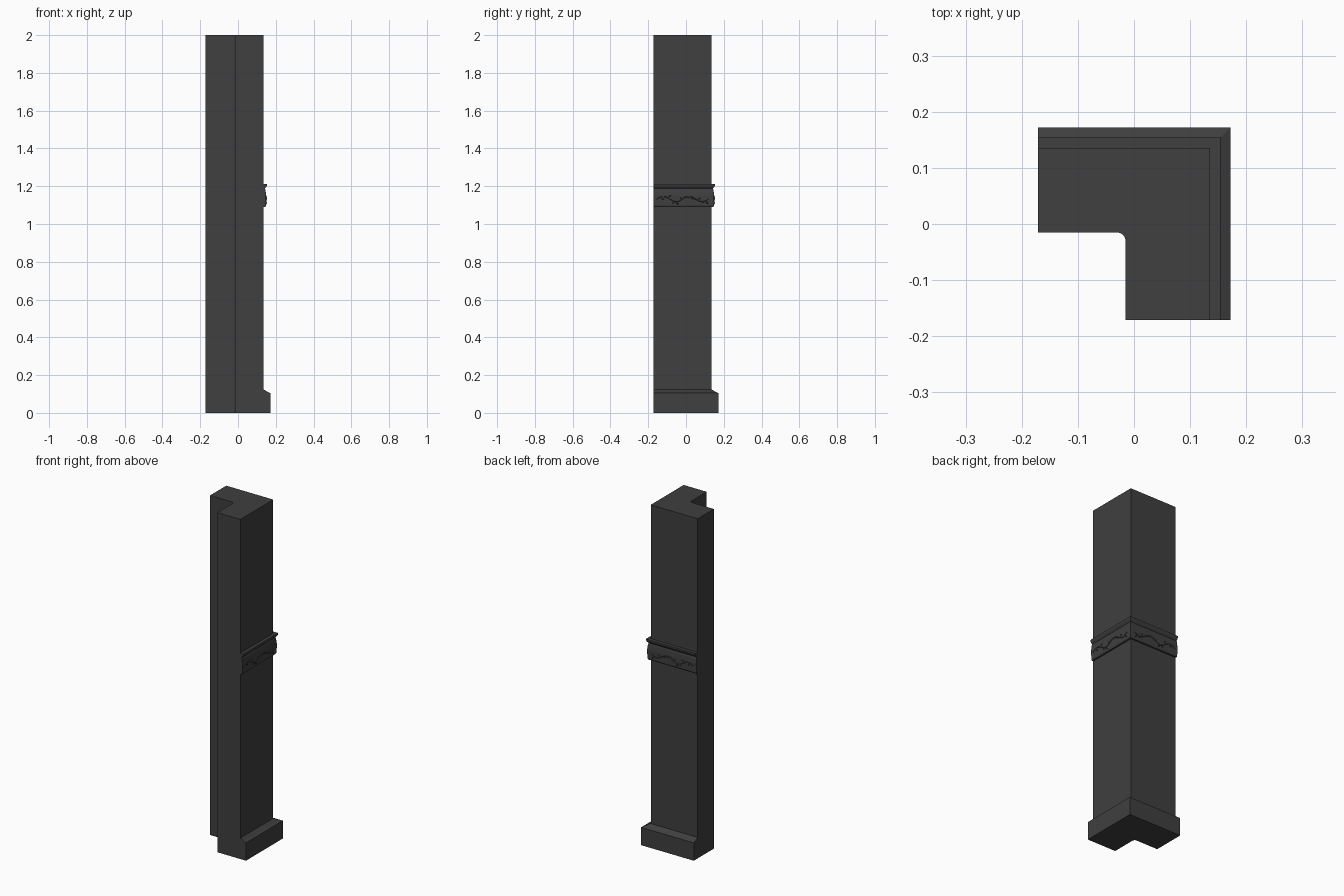
import bpy, bmesh, math
from mathutils import Vector

if "Cube" in bpy.data.objects:
    bpy.data.objects.remove(bpy.data.objects["Cube"])

OUT, END, INN = 0.135, -0.171, -0.015   # outer face, arm ends, inner face

dark = bpy.data.materials.new("dark_grey")
dark.diffuse_color = (0.05, 0.05, 0.05, 1)
dark.use_nodes = True
dark.node_tree.nodes["Principled BSDF"].inputs["Base Color"].default_value = dark.diffuse_color


def finish(name, bm):
    bmesh.ops.recalc_face_normals(bm, faces=bm.faces)
    mesh = bpy.data.meshes.new(name)
    bm.to_mesh(mesh)
    bm.free()
    mesh.materials.append(dark)
    obj = bpy.data.objects.new(name, mesh)
    bpy.context.collection.objects.link(obj)
    return obj


def sweep(name, profile):
    """Sweep a closed (offset, z) profile round the outer corner with a mitre."""
    bm = bmesh.new()
    rings = [[bm.verts.new((x, y, z)) for x, y, z in ring] for ring in (
        [(END, d, z) for d, z in profile],
        [(d, d, z) for d, z in profile],
        [(d, END, z) for d, z in profile])]
    n = len(profile)
    for a, b in zip(rings, rings[1:]):
        for i in range(n):
            j = (i + 1) % n
            bm.faces.new((a[i], a[j], b[j], b[i]))
    bm.faces.new(rings[0])
    bm.faces.new(rings[-1])
    return finish(name, bm)


# L-shaped wall with a small fillet in the inner corner
r = 0.015
fillet = [(INN - r + r * math.sin(t), INN - r + r * math.cos(t))
          for t in (i * math.pi / 8 for i in range(5))]
outline = [(END, OUT), (END, INN)] + fillet + [(INN, END), (OUT, END), (OUT, OUT)]
bm = bmesh.new()
base = bm.faces.new([bm.verts.new((x, y, 0)) for x, y in outline])
top = bmesh.ops.extrude_face_region(bm, geom=[base])
bmesh.ops.translate(bm, vec=(0, 0, 2),
                    verts=[v for v in top["geom"] if isinstance(v, bmesh.types.BMVert)])
if not base.is_valid or not any(all(v.co.z == 0 for v in f.verts) for f in bm.faces):
    bm.faces.new([v for v in bm.verts if v.co.z == 0])
finish("corner_wall", bm)

# Skirting board and mid-height rail
sweep("skirting_board", [(0.125, 0), (0.172, 0), (0.172, 0.105),
                         (0.155, 0.112), (0.138, 0.123), (0.125, 0.123)])
sweep("dado_rail", [(0.125, 1.09), (0.144, 1.09), (0.148, 1.098), (0.149, 1.15),
                    (0.146, 1.178), (0.143, 1.188), (0.150, 1.197),
                    (0.154, 1.205), (0.154, 1.212), (0.125, 1.212)])


# Carved vine relief on the rail, one copy for each outer face
def add_leaf(bm, place, s, z, angle, length, width):
    """Low ridged leaf growing from (s, z)."""
    u = Vector((math.cos(angle), math.sin(angle)))
    v = Vector((-u.y, u.x))
    root = Vector((s, z))
    rim = [root, root + u * length * .5 - v * width,
           root + u * length, root + u * length * .5 + v * width]
    rim = [bm.verts.new(place(p.x, p.y, 0.146)) for p in rim]
    mid = root + u * length * .45
    tip = bm.verts.new(place(mid.x, mid.y, 0.153))
    for i in range(4):
        bm.faces.new((rim[i], rim[(i + 1) % 4], tip))


def vine(name, place):
    bm = bmesh.new()
    steps = 28
    prev = None
    for i in range(steps + 1):
        s = -0.155 + 0.275 * i / steps
        phase = 4 * math.pi * i / steps
        z = 1.132 + 0.014 * math.sin(phase)
        ring = [bm.verts.new(place(s, z + dz, d))
                for dz, d in ((-.003, .146), (0, .151), (.003, .146))]
        if prev:
            for k in range(2):
                bm.faces.new((prev[k], prev[k + 1], ring[k + 1], ring[k]))
        prev = ring
        if i % 4 == 2:
            side = 1 if (i // 4) % 2 else -1
            add_leaf(bm, place, s, z, side * 0.7, 0.03, 0.006)
            add_leaf(bm, place, s, z, math.pi - side * 0.5, 0.022, 0.005)
    return finish(name, bm)


vine("rail_carving_right", lambda s, z, d: (d, s, z))
vine("rail_carving_back", lambda s, z, d: (s, d, z))
